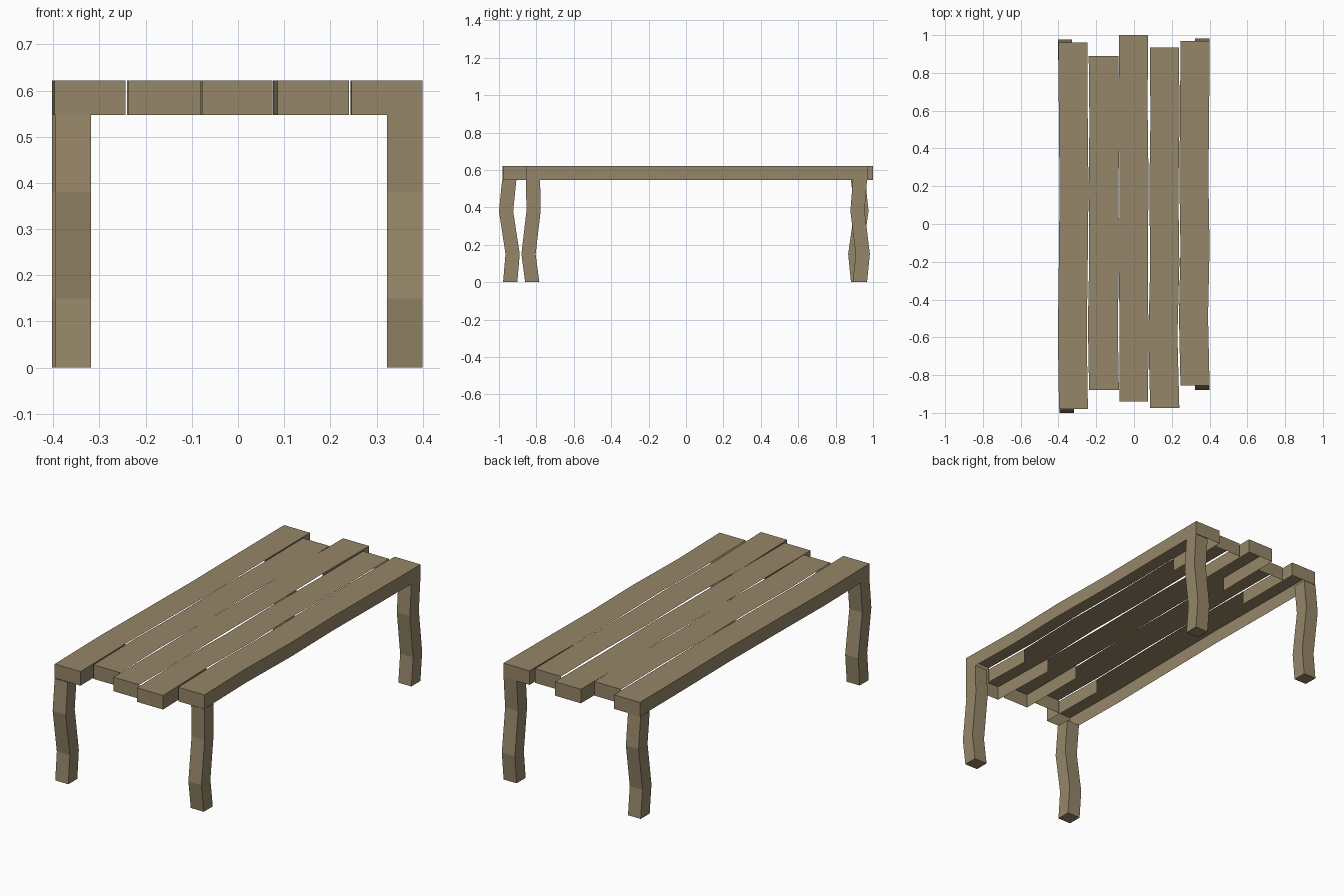
import bpy, bmesh

if "Cube" in bpy.data.objects:
    bpy.data.objects.remove(bpy.data.objects["Cube"])

wood = bpy.data.materials.new("weathered_wood")
wood.diffuse_color = (0.30, 0.24, 0.14, 1)
wood.use_nodes = True
wood.node_tree.nodes["Principled BSDF"].inputs["Base Color"].default_value = wood.diffuse_color

Z_TOP, Z_LOW = 0.622, 0.547


def finish(bm, name):
    mesh = bpy.data.meshes.new(name)
    bm.to_mesh(mesh)
    bm.free()
    mesh.materials.append(wood)
    obj = bpy.data.objects.new(name, mesh)
    bpy.context.collection.objects.link(obj)


def loft(name, rings, keep):
    """Skin four-cornered rings; keep(segment, side) says which faces exist."""
    bm = bmesh.new()
    rows = [[bm.verts.new(p) for p in ring] for ring in rings]
    for seg, (a, b) in enumerate(zip(rows, rows[1:])):
        for s in range(4):
            if keep(seg, s):
                t = (s + 1) % 4
                bm.faces.new((a[s], a[t], b[t], b[s]))
    if keep(-1, 0):
        bm.faces.new(rows[0][::-1])
    if keep(len(rows), 0):
        bm.faces.new(rows[-1])
    loose = [v for v in bm.verts if not v.link_faces]
    bmesh.ops.delete(bm, geom=loose, context='VERTS')
    return finish(bm, name)


# Seat planks: x left, x right, y front, y back, sideways wobble at six rings
SEGS = 5
planks = [
    (-0.400, -0.247, -0.98, 0.96, (0.003, -0.003, 0.002, 0.006, 0.002, 0.000)),
    (-0.240, -0.082, -0.88, 0.89, (0.002, -0.004, 0.003, 0.000, 0.004, 0.000)),
    (-0.079, 0.074, -0.94, 1.00, (0.001, 0.002, -0.001, 0.003, -0.002, 0.000)),
    (0.085, 0.239, -0.975, 0.935, (0.001, -0.009, 0.001, -0.004, 0.002, -0.001)),
    (0.246, 0.400, -0.855, 0.97, (0.000, -0.008, 0.000, -0.006, -0.002, 0.000)),
]
for i, (x0, x1, y0, y1, wob) in enumerate(planks):
    rings = []
    for k, w in enumerate(wob):
        y = y0 + (y1 - y0) * k / SEGS
        rings.append([(x0 + w, y, Z_LOW), (x1 + w, y, Z_LOW),
                      (x1 + w, y, Z_TOP), (x0 + w, y, Z_TOP)])

    # Undersides are open, and inner sides exist only where an end sticks out
    def keep(seg, side, i=i, y0=y0, y1=y1):
        if seg in (-1, SEGS + 1) or side == 2:
            return True
        if side == 0:
            return False
        j = i + 1 if side == 1 else i - 1
        if not 0 <= j < len(planks):
            return True
        return (seg == 0 and y0 < planks[j][2]) or (seg == SEGS - 1 and y1 > planks[j][3])

    # Reversed corner order makes the faces point outward along +y
    loft(f"seat_plank_{i + 1}", rings, keep)

# Crooked legs: x left, x right, y centre at four heights
heights = (0.0, 0.15, 0.38, Z_LOW)
legs = {
    "front_left_leg": (-0.395, -0.318, (-0.940, -0.927, -0.962, -0.945)),
    "front_right_leg": (0.323, 0.400, (-0.822, -0.842, -0.815, -0.818)),
    "back_left_leg": (-0.403, -0.328, (0.920, 0.905, 0.938, 0.920)),
    "back_right_leg": (0.323, 0.400, (0.930, 0.945, 0.917, 0.930)),
}
for name, (x0, x1, ys) in legs.items():
    rings = [[(x0, y - 0.038, z), (x1, y - 0.038, z), (x1, y + 0.038, z), (x0, y + 0.038, z)]
             for y, z in zip(ys, heights)]
    # Closed at the foot, open where it meets the seat
    loft(name, rings, lambda seg, side: seg != len(heights))

# Turn the plank faces outward (their rings run the other way round)
for obj in bpy.context.collection.objects:
    if obj.name.startswith("seat_plank"):
        obj.data.flip_normals()
